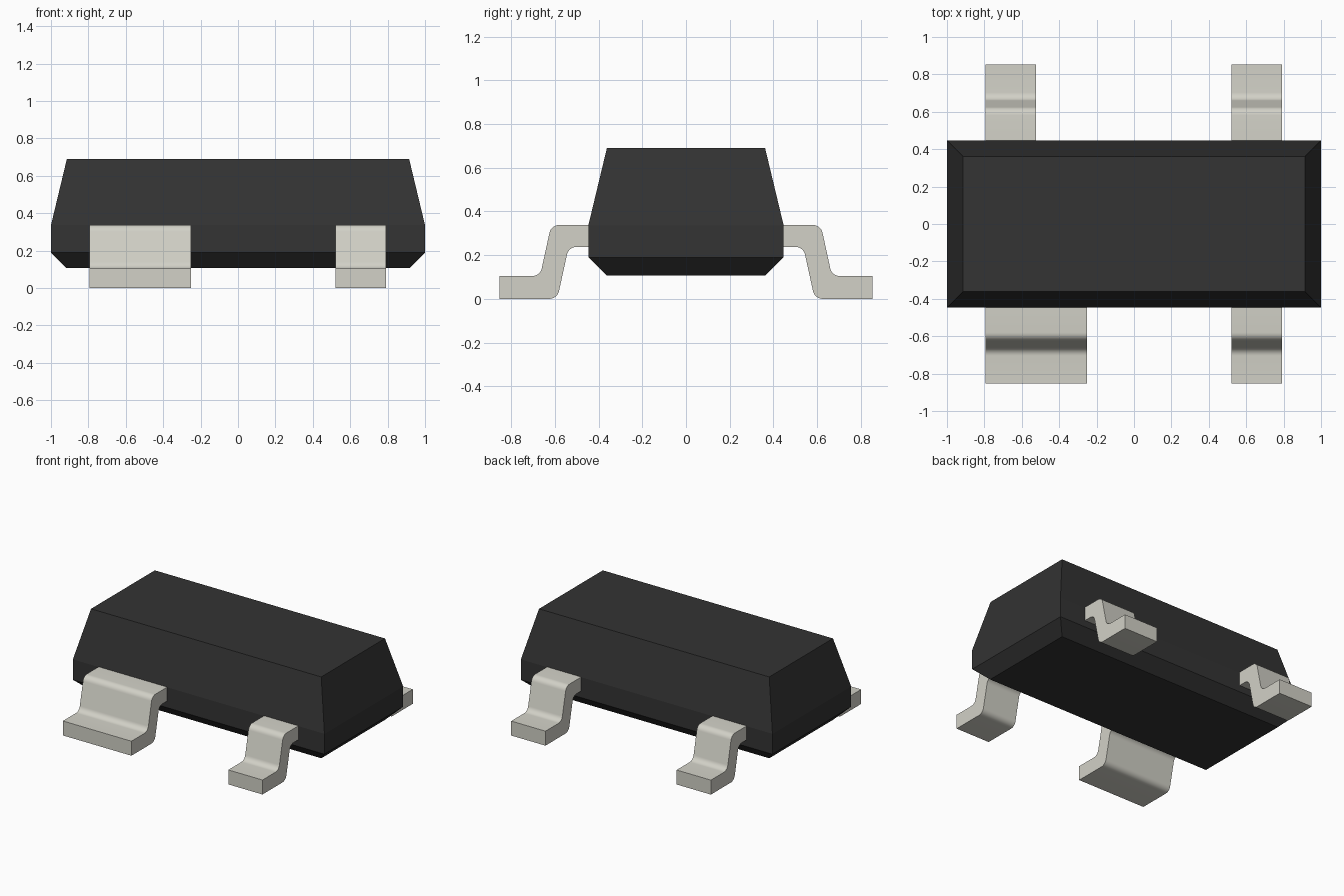
import bpy, bmesh, math
from mathutils import Vector

if "Cube" in bpy.data.objects:
    bpy.data.objects.remove(bpy.data.objects["Cube"], do_unlink=True)


def material(name, rgb):
    m = bpy.data.materials.new(name)
    m.use_nodes = True
    m.diffuse_color = (*rgb, 1)
    m.node_tree.nodes["Principled BSDF"].inputs["Base Color"].default_value = (*rgb, 1)
    return m


BLACK = material("black_plastic", (0.033, 0.033, 0.033))
METAL = material("tinned_metal", (0.645, 0.638, 0.572))


def finish(name, bm, mat):
    bmesh.ops.recalc_face_normals(bm, faces=bm.faces)
    mesh = bpy.data.meshes.new(name)
    bm.to_mesh(mesh)
    bm.free()
    mesh.materials.append(mat)
    obj = bpy.data.objects.new(name, mesh)
    bpy.context.collection.objects.link(obj)
    return obj


# Moulded body: stacked rectangular sections (half width, half depth, height)
SECTIONS = [(0.917, 0.364, 0.107), (1.0, 0.447, 0.19),
            (1.0, 0.447, 0.336), (0.915, 0.362, 0.69)]
bm = bmesh.new()
rings = [[bm.verts.new((sx * w, sy * d, z)) for sx, sy in ((-1, -1), (1, -1), (1, 1), (-1, 1))]
         for w, d, z in SECTIONS]
for low, high in zip(rings, rings[1:]):
    for i in range(4):
        j = (i + 1) % 4
        bm.faces.new((low[i], low[j], high[j], high[i]))
bm.faces.new(rings[0][::-1])
bm.faces.new(rings[-1])
finish("body", bm, BLACK)


def fillet(before, corner, after, radius, steps=7):
    """Points of a circular arc that rounds one corner of a profile."""
    a = (Vector(before) - Vector(corner)).normalized()
    b = (Vector(after) - Vector(corner)).normalized()
    half = a.angle(b) / 2
    centre = Vector(corner) + (a + b).normalized() * radius / math.sin(half)
    start = Vector(corner) + a * radius / math.tan(half) - centre
    end = Vector(corner) + b * radius / math.tan(half) - centre
    sweep = math.pi - 2 * half
    return [centre + (start * math.sin((1 - k / steps) * sweep)
                      + end * math.sin(k / steps * sweep)) / math.sin(sweep)
            for k in range(steps + 1)]


# Gull-wing lead profile: (outward distance, height, corner radius)
PROFILE = [(0.42, 0.338, 0), (0.617, 0.338, 0.045), (0.668, 0.104, 0.045), (0.853, 0.104, 0),
           (0.853, 0.0, 0), (0.589, 0.0, 0.045), (0.537, 0.238, 0.045), (0.42, 0.238, 0)]
outline = []
for i, (u, z, r) in enumerate(PROFILE):
    if r:
        outline += fillet(PROFILE[i - 1][:2], (u, z), PROFILE[i + 1][:2], r)
    else:
        outline.append(Vector((u, z)))


def lead(name, x0, x1, side):
    bm = bmesh.new()
    face = bm.faces.new([bm.verts.new((x0, side * u, z)) for u, z in outline])
    extruded = bmesh.ops.extrude_face_region(bm, geom=[face])["geom"]
    verts = [g for g in extruded if isinstance(g, bmesh.types.BMVert)]
    bmesh.ops.translate(bm, verts=verts, vec=(x1 - x0, 0, 0))
    obj = finish(name, bm, METAL)
    bpy.ops.object.select_all(action='DESELECT')
    obj.select_set(True)
    bpy.context.view_layer.objects.active = obj
    bpy.ops.object.shade_smooth_by_angle(angle=math.radians(30))


# One wide lead and three narrow ones
lead("front_right_wide_lead", -0.795, -0.25, -1)
lead("front_left_lead", 0.52, 0.792, -1)
lead("back_right_lead", -0.795, -0.523, 1)
lead("back_left_lead", 0.52, 0.792, 1)
